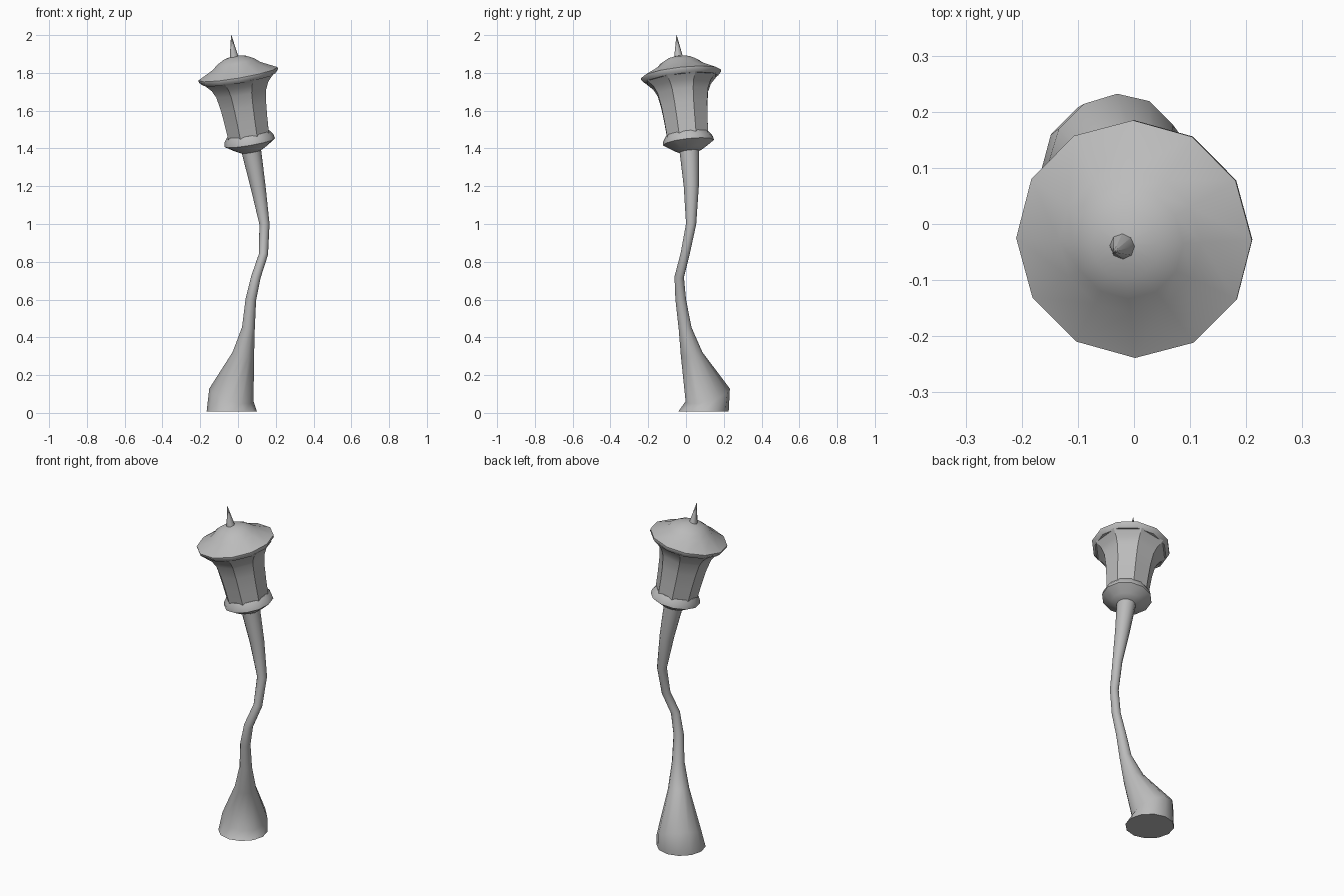
import bpy, bmesh, math
from mathutils import Vector, Matrix

if "Cube" in bpy.data.objects:
    bpy.data.objects.remove(bpy.data.objects["Cube"])

grey = bpy.data.materials.new("plain grey")
grey.diffuse_color = (0.5, 0.5, 0.5, 1)
grey.use_nodes = True
grey.node_tree.nodes["Principled BSDF"].inputs["Base Color"].default_value = grey.diffuse_color


def loft(name, rings, n, phase=0.0, angle=35, cap=(True, True)):
    """Skin rings of (centre, radius, axis) with n-sided sections."""
    bm = bmesh.new()
    loops = []
    for c, r, axis in rings:
        q = Vector((0, 0, 1)).rotation_difference(Vector(axis))
        pts = [Vector((r * math.cos(phase + i * math.tau / n), r * math.sin(phase + i * math.tau / n), 0))
               for i in range(n)]
        loops.append([bm.verts.new(Vector(c) + q @ p) for p in pts])
    for a, b in zip(loops, loops[1:]):
        for i in range(n):
            j = (i + 1) % n
            bm.faces.new((a[i], a[j], b[j], b[i]))
    if cap[0]:
        bm.faces.new(loops[0][::-1])
    if cap[1]:
        bm.faces.new(loops[-1])
    me = bpy.data.meshes.new(name)
    bm.to_mesh(me)
    bm.free()
    ob = bpy.data.objects.new(name, me)
    bpy.context.collection.objects.link(ob)
    me.materials.append(grey)
    bpy.ops.object.select_all(action='DESELECT')
    ob.select_set(True)
    bpy.context.view_layer.objects.active = ob
    bpy.ops.object.shade_smooth_by_angle(angle=math.radians(angle))
    return ob


# Crooked stem with a swollen foot: x, y, z, radius, axis lean
stem = [(-.033, .093, .008, .133, (0, 0, 1)),
        (-.035, .115, .095, .122, (.3, -.3, 1)),
        (.028, .030, .31, .058, (.2, -.2, 1)),
        (.055, -.005, .45, .034, (.1, -.1, 1)),
        (.068, -.028, .60, .028, (.15, -.1, 1)),
        (.095, -.036, .72, .025, (.3, .05, 1)),
        (.135, -.005, .84, .024, (.15, .2, 1)),
        (.140, .027, 1.0, .027, (-.05, .1, 1)),
        (.106, .028, 1.2, .040, (-.2, 0, 1)),
        (.068, .017, 1.40, .053, (-.2, -.08, 1))]
loft("stem", [((x, y, z), r, a) for x, y, z, r, a in stem], 12, angle=60)

# Leaning lantern head, built along one tilted axis
axis = Vector((-.17, -.11, 1)).normalized()
hub = Vector((0, -.027, 1.795))


def turned(name, profile, n, phase=0.0, angle=35, cap=(True, True)):
    return loft(name, [(hub + axis * t, r, axis) for r, t in profile], n, phase, angle, cap)


turned("collar", [(.055, -.42), (.085, -.405), (.136, -.372), (.132, -.35), (.115, -.325)], 12)
turned("lantern_body", [(.118, -.335), (.124, -.25), (.132, -.17), (.145, -.1), (.165, -.06), (.2, -.025)],
       8, math.pi / 8, 30)
turned("roof", [(.195, -.03), (.212, -.012), (.213, 0), (.128, .042), (.1, .066), (.062, .086), (.01, .097)],
       12, 0, 40)

# Upright finial spike
loft("spike", [((-.018, -.038, 1.87), .026, (0, 0, 1)), ((-.036, -.05, 2.0), .001, (0, 0, 1))], 8, angle=60)
